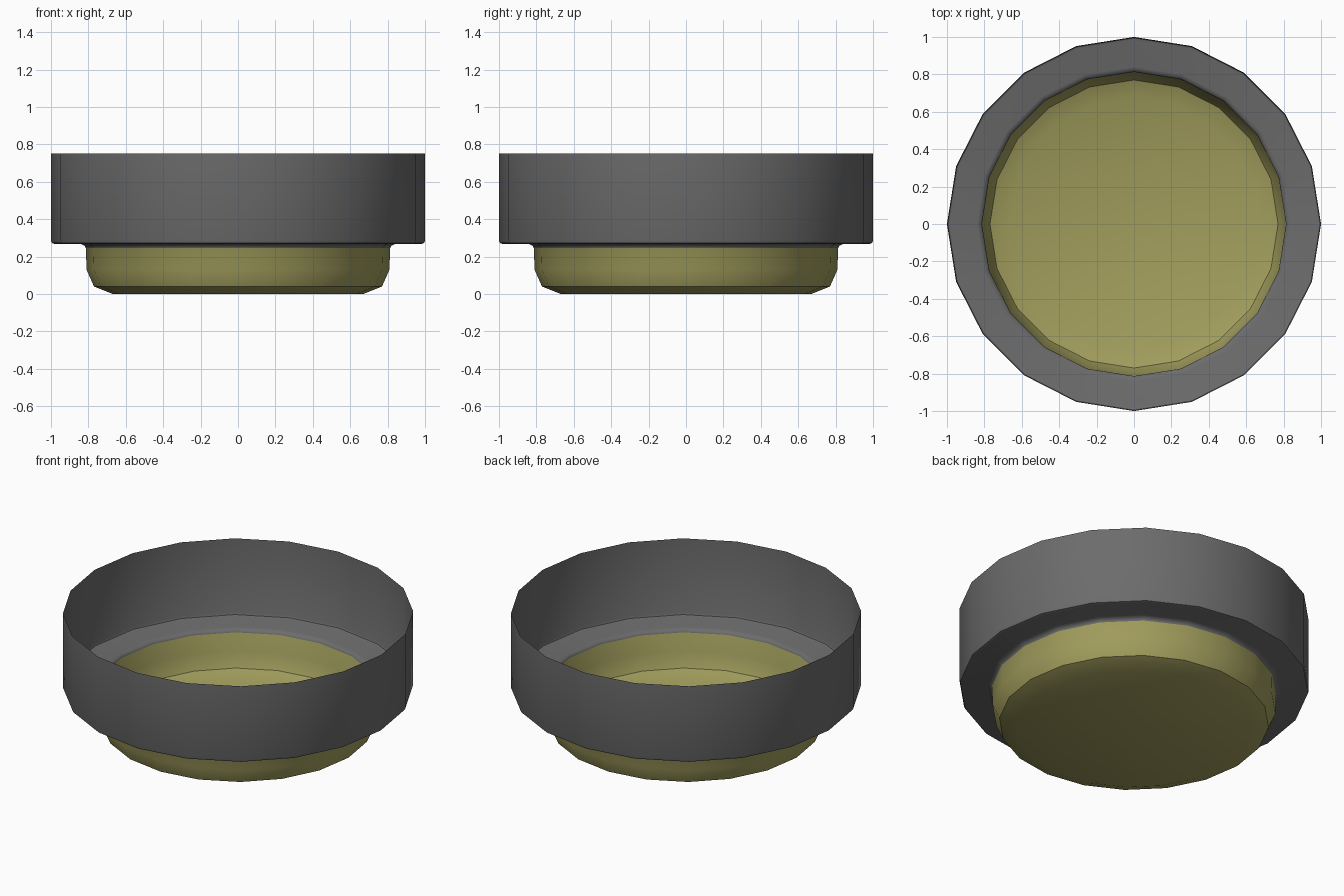
import bpy, bmesh, math

cube = bpy.data.objects.get("Cube")
if cube:
    bpy.data.objects.remove(cube, do_unlink=True)


def make_material(name, colour):
    mat = bpy.data.materials.new(name)
    mat.use_nodes = True
    mat.diffuse_color = colour
    bsdf = next(n for n in mat.node_tree.nodes if n.type == 'BSDF_PRINCIPLED')
    bsdf.inputs["Base Color"].default_value = colour
    return mat


grey = make_material("dark grey", (0.15, 0.15, 0.15, 1))
olive = make_material("olive yellow", (0.36, 0.34, 0.11, 1))

SIDES = 20
CUP_TOP = 0.25  # faces below this height are olive

# Radius and height, from the floor up to the open rim
profile = [(0.67, 0.0), (0.77, 0.04), (0.81, 0.13), (0.813, 0.245),
           (0.82, 0.258), (0.84, 0.267), (0.98, 0.267), (0.995, 0.272),
           (1.0, 0.285), (1.0, 0.75)]

bm = bmesh.new()
rings = []
for radius, height in profile:
    angles = [math.tau * i / SIDES for i in range(SIDES)]
    rings.append([bm.verts.new((radius * math.cos(a), radius * math.sin(a), height))
                  for a in angles])

# Flat floor
bm.faces.new(reversed(rings[0]))

# Stepped thin wall, left open at the top
for low, high in zip(rings, rings[1:]):
    for i in range(SIDES):
        j = (i + 1) % SIDES
        bm.faces.new((low[i], low[j], high[j], high[i]))

# Olive cup below, grey collar above
for face in bm.faces:
    face.material_index = int(face.calc_center_median().z < CUP_TOP)

mesh = bpy.data.meshes.new("stepped_dish")
bm.to_mesh(mesh)
bm.free()
mesh.materials.append(grey)
mesh.materials.append(olive)
dish = bpy.data.objects.new("stepped_dish", mesh)
bpy.context.collection.objects.link(dish)

# Smooth shading with crisp floor edge
bpy.ops.object.select_all(action='DESELECT')
dish.select_set(True)
bpy.context.view_layer.objects.active = dish
bpy.ops.object.shade_smooth_by_angle(angle=math.radians(40))
